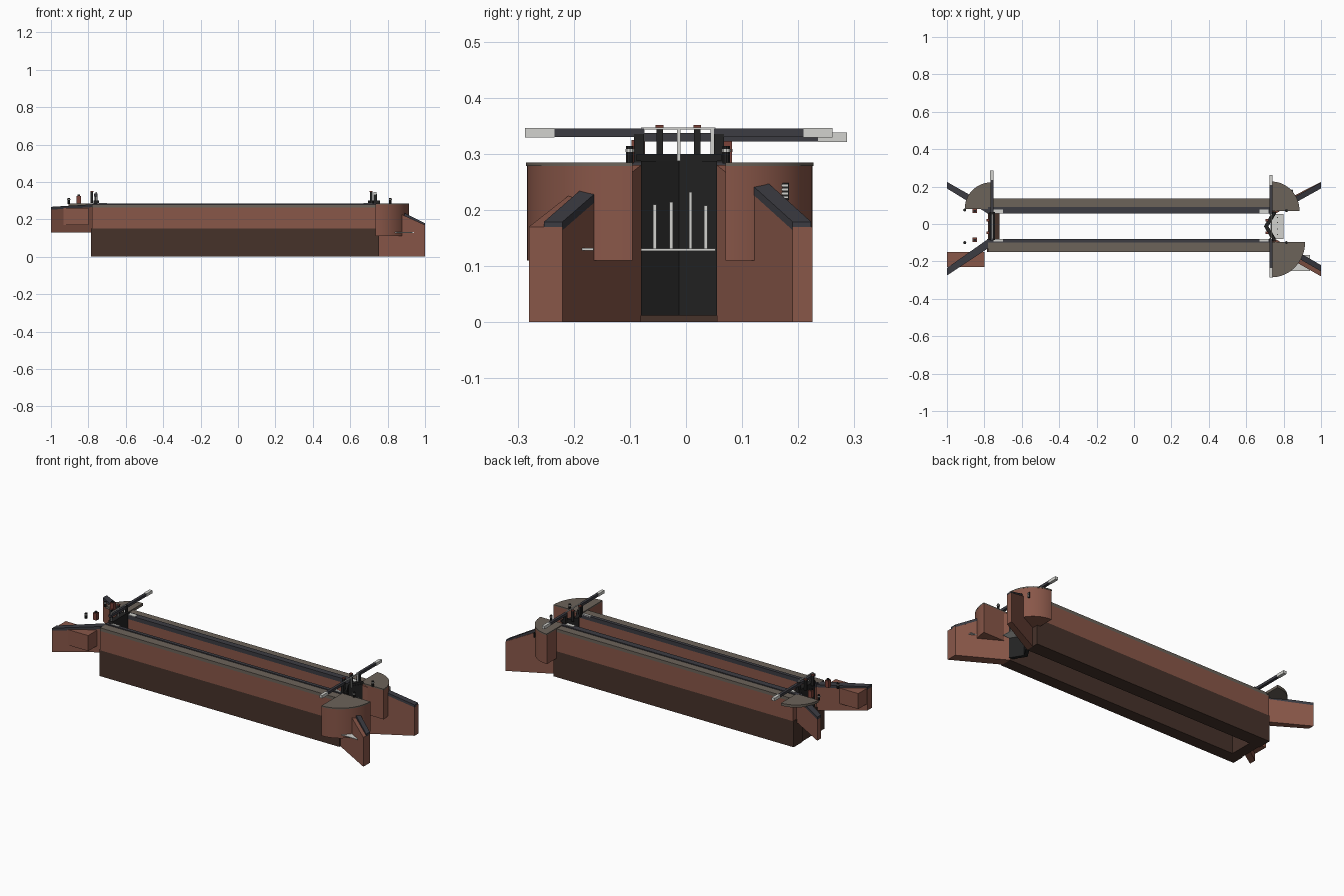
import bpy, bmesh, math

if "Cube" in bpy.data.objects:
    bpy.data.objects.remove(bpy.data.objects["Cube"])


def material(name, r, g, b):
    m = bpy.data.materials.new(name)
    m.use_nodes = True
    m.diffuse_color = (r, g, b, 1)
    m.node_tree.nodes["Principled BSDF"].inputs["Base Color"].default_value = (r, g, b, 1)
    return m


BRICK = material("red brick", .25, .095, .066)
WET = material("wet brick", .062, .032, .023)
PATH = material("path stone", .15, .125, .102)
COPING = material("dark coping", .045, .045, .055)
TIMBER = material("black timber", .016, .016, .016)
WHITE = material("pale paint", .65, .65, .62)
RUST = material("rust red", .2, .055, .04)


def prism(name, plan, z0, z1, mat):
    """Extrude a plan outline; z0 and z1 are heights or functions of x."""
    lo = z0 if callable(z0) else lambda x: z0
    hi = z1 if callable(z1) else lambda x: z1
    bm = bmesh.new()
    bottom = [bm.verts.new((x, y, lo(x))) for x, y in plan]
    top = [bm.verts.new((x, y, hi(x))) for x, y in plan]
    bm.faces.new(bottom)
    bm.faces.new(top)
    n = len(plan)
    for i in range(n):
        j = (i + 1) % n
        bm.faces.new((bottom[i], bottom[j], top[j], top[i]))
    bmesh.ops.recalc_face_normals(bm, faces=bm.faces)
    mesh = bpy.data.meshes.new(name)
    bm.to_mesh(mesh)
    bm.free()
    mesh.materials.append(mat)
    ob = bpy.data.objects.new(name, mesh)
    bpy.context.collection.objects.link(ob)
    return ob


def box(name, x0, x1, y0, y1, z0, z1, mat):
    return prism(name, [(x0, y0), (x1, y0), (x1, y1), (x0, y1)], z0, z1, mat)


def post(name, x, y, r, z0, z1, mat, sides=10):
    ring = [(x + r * math.cos(math.tau * i / sides), y + r * math.sin(math.tau * i / sides))
            for i in range(sides)]
    return prism(name, ring, z0, z1, mat)


def quadrant(name, cx, cy, rx, ry, z0, z1, mat):
    arc = [(cx + rx * math.cos(math.pi / 48 * i), cy + ry * math.sin(math.pi / 48 * i))
           for i in range(25)]
    ob = prism(name, [(cx, cy)] + arc, z0, z1, mat)
    bpy.ops.object.select_all(action='DESELECT')
    bpy.context.view_layer.objects.active = ob
    ob.select_set(True)
    bpy.ops.object.shade_smooth_by_angle()


MID = -.0125
# Chamber walls: wet base, dry brick, path and coping
for side, inner, edge, outer in (("left", .055, .09, .135), ("right", -.08, -.1, -.15)):
    box(side + "_wall_base", -.785, .755, inner, outer, 0, .15, WET)
    box(side + "_wall", -.78, .745, inner, outer, .15, .262, BRICK)
    box(side + "_path", -.78, .74, edge, outer, .262, .28, PATH)
    box(side + "_coping", -.78, .74, inner, edge, .262, .285, COPING)
    for x in (-.75, .67):
        box(side + "_pale_stone", x, x + .05, inner, inner + (edge - inner) * .65, .28, .288, WHITE)

# Lower wing walls with sloping tops
slope = lambda x: .17 + (1 - x) * .5
for side, inner, tip, end, root in (("left", .055, .19, .225, .1), ("right", -.08, -.22, -.28, -.14)):
    prism(side + "_lower_wing", [(.755, inner), (1, tip), (1, end), (.755, root)], 0,
          lambda x: min(slope(x), .28), BRICK)
    s = 1 if end > 0 else -1
    a = inner + (tip - inner) * .2
    prism(side + "_lower_wing_coping", [(.805, a), (1, tip), (1, tip + s * .033), (.805, a + s * .033)],
          lambda x: slope(x) - .006, lambda x: slope(x) + .009, COPING)

# Upper wing walls
high = lambda x: .28 + (x + .78) * .06
for side, inner, tip, end, root in (("left", .055, .19, .225, .1), ("right", -.08, -.235, -.275, -.13)):
    plan = [(-.78, inner), (-1, tip), (-1, end), (-.78, root)]
    prism(side + "_upper_wing", plan, .13, lambda x: high(x) - .015, BRICK)
    prism(side + "_upper_wing_coping", plan, lambda x: high(x) - .015, high, COPING)
box("overflow_block", -1, -.8, -.23, -.15, .17, .26, BRICK)

# Curved gate platforms
quadrant("right_platform", .735, -.095, .18, -.188, .11, .278, BRICK)
quadrant("right_platform_top", .735, -.095, .18, -.19, .278, .285, PATH)
quadrant("left_platform", .735, .07, .15, .155, .11, .278, BRICK)
quadrant("left_platform_top", .735, .07, .15, .157, .278, .285, PATH)
quadrant("upper_platform", -.765, .08, -.14, .142, .27, .285, PATH)

# Upper gate with sill, beam, rail and paddle gear
box("sill", -.78, -.72, -.08, .055, 0, .15, WET)
box("upper_gate", -.77, -.745, -.08, .055, .13, .29, TIMBER)
box("upper_gate_cap", -.772, -.743, -.085, .065, .285, .3, TIMBER)
box("upper_gate_post", -.768, -.752, .045, .065, .285, .338, TIMBER)
box("upper_beam", -.768, -.752, -.09, .235, .322, .337, COPING)
box("upper_beam_tip", -.769, -.751, .235, .287, .321, .338, WHITE)

# Lower mitre gates: two leaves, each with a beam
for side, s in (("left", 1), ("right", -1)):
    hinge = MID + s * .068
    prism(side + "_lower_gate", [(.738, hinge), (.695, MID), (.718, MID), (.76, hinge)], .012, .287, TIMBER)
    prism(side + "_gate_cap", [(.738, hinge + s * .008), (.695, MID), (.718, MID), (.76, hinge + s * .008)],
          .287, .3, TIMBER)
    box(side + "_gate_post", .725, .742, hinge - s * .006, hinge + s * .012, .285, .335, TIMBER)
    start, joint, end = MID + s * .062, MID + s * .222, MID + s * .274
    box(side + "_lower_beam", .725, .74, start, joint, .33, .345, COPING)
    box(side + "_lower_beam_tip", .724, .741, joint, end, .329, .346, WHITE)

# Handrails and paddle gear on both gates
for end, x in (("lower", .735), ("upper", -.758)):
    box(end + "_handrail", x - .003, x + .003, -.08, .053, .343, .347, WHITE)
    for y in (-.077, -.013, .047):
        box(end + "_rail_post", x - .003, x + .003, y - .003, y + .003, .287, .345, WHITE)
    for y in (-.047, .02):
        box(end + "_paddle_gear", x - .03, x - .016, y - .006, y + .006, .287, .348, TIMBER)
        box(end + "_paddle_gear_top", x - .031, x - .015, y - .007, y + .007, .347, .351, RUST)

# Pale apron and paddle rods below the lower gates
box("apron", .73, .8, -.08, .053, .127, .131, WHITE)
for y, top in ((-.056, .21), (-.026, .214), (.008, .232), (.035, .208)):
    box("paddle_rod", .765, .77, y - .003, y + .003, .13, top, WHITE)

# Pale ledge through the right wing wall, with a small box behind it
box("wing_ledge", .84, .94, -.25, -.165, .128, .132, WHITE)
box("ledge_box", .88, .9, -.175, -.163, .13, .165, BRICK)

# Mooring bollards with pale bands
for x, y in ((.815, -.1), (.815, .072), (-.905, -.1), (-.905, .075)):
    post("bollard", x, y, .007, .283, .314, TIMBER)
    post("bollard_band", x, y, .0085, .303, .309, WHITE)

# Ground paddle stands near the upper gate
for y in (-.085, .07):
    box("paddle_stand", -.863, -.84, y - .012, y + .012, .285, .325, RUST)
    box("paddle_stand_cap", -.858, -.845, y - .006, y + .006, .325, .332, TIMBER)

# Striped depth gauge on the left platform
box("gauge_board", .842, .848, .168, .184, .218, .248, TIMBER)
for i in range(4):
    z = .221 + i * .007
    box("gauge_mark", .847, .85, .17, .182, z, z + .003, WHITE)
